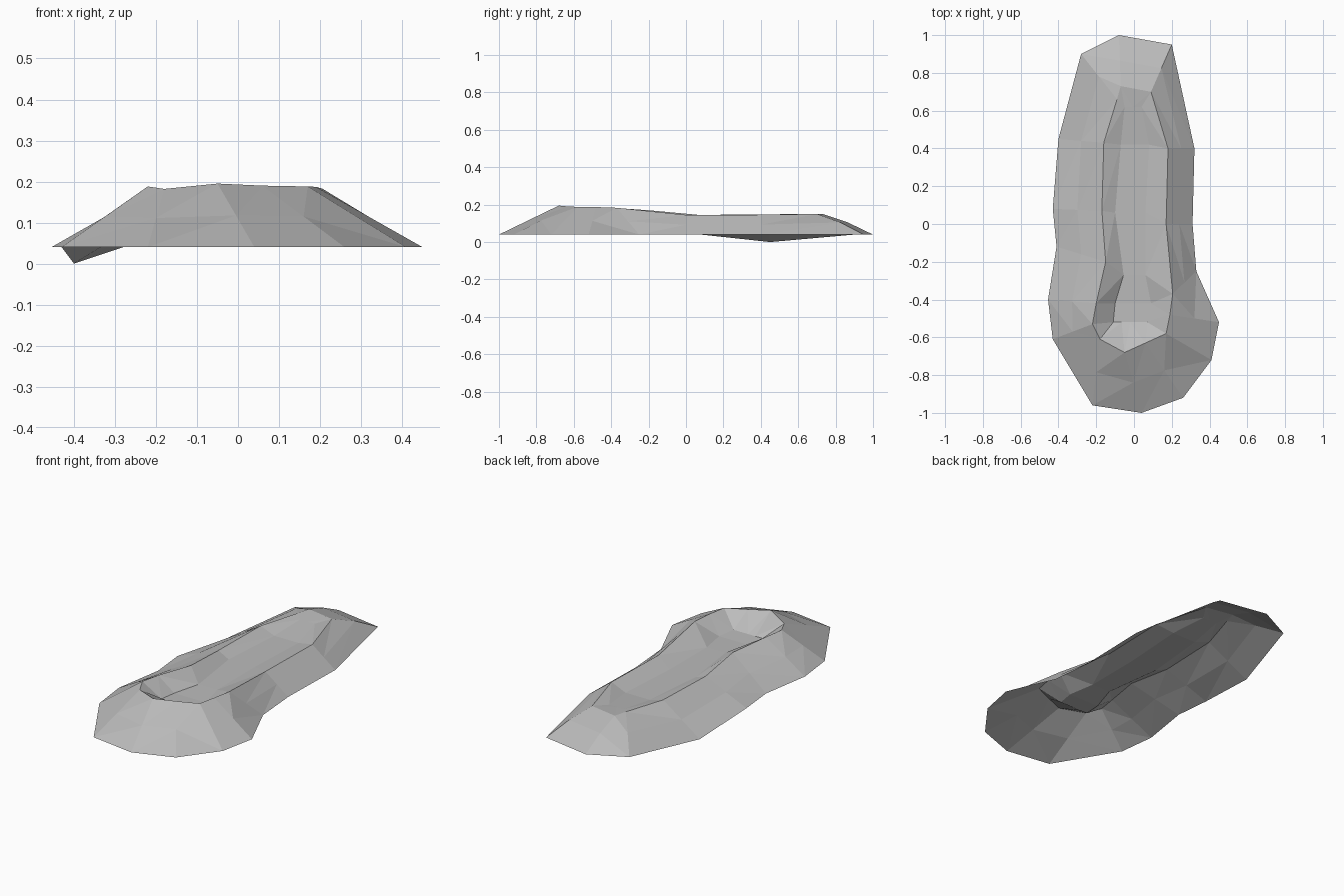
import bpy
import bmesh
from mathutils import Vector

default_cube = bpy.data.objects.get("Cube")
if default_cube:
    bpy.data.objects.remove(default_cube, do_unlink=True)


def make_material(name, colour):
    material = bpy.data.materials.new(name)
    material.use_nodes = True
    material.diffuse_color = colour
    material.node_tree.nodes["Principled BSDF"].inputs["Base Color"].default_value = colour
    return material


def bridge(bm, lower, upper):
    """Join two closed rings of equal length with a band of faces."""
    count = len(lower)
    for i in range(count):
        j = (i + 1) % count
        bm.faces.new((lower[i], lower[j], upper[j], upper[i]))


# Foot outline, starting at the back and running round by the +x side
foot_outline = [
    (-.08, 1), (.2, .95), (.32, .4), (.31, 0), (.33, -.25), (.45, -.52),
    (.41, -.72), (.26, -.92), (.04, -1), (-.22, -.96), (-.43, -.61),
    (-.455, -.4), (-.41, -.12), (-.43, .08), (-.4, .45), (-.28, .9),
]
# Crest around the hollow, in the same order
crest_outline = [
    (-.07, .73, .15), (.09, .7, .15), (.18, .4, .146), (.17, 0, .145),
    (.205, -.37, .183), (.19, -.48, .187), (.17, -.58, .188), (.06, -.63, .19),
    (-.05, -.68, .195), (-.18, -.61, .182), (-.22, -.53, .188), (-.2, -.42, .185),
    (-.15, -.2, .17), (-.17, .07, .145), (-.16, .43, .148), (-.09, .66, .15),
]
# Hollow floor cross-sections from back to front: y, left x, right x, height
floor_sections = [
    (.62, -.05, .04, .14), (.42, -.07, .08, .12), (.06, -.1, .06, .117),
    (-.27, -.055, .06, .116), (-.42, -.1, .09, .112), (-.52, -.11, .07, .115),
]
GROUND = .04
SIDES = len(foot_outline)
BACK_CORNERS = (0, 1, SIDES - 1)
LOW_CORNER = SIDES - 2

foot = [Vector((x, y, 0 if i == LOW_CORNER else GROUND))
        for i, (x, y) in enumerate(foot_outline)]
crest = [Vector(point) for point in crest_outline]

# Break line halfway up the flank, lifted a little at the back end
flank = [a.lerp(b, .5) for a, b in zip(foot, crest)]
for i in BACK_CORNERS:
    flank[i].z += .01

# Hollow floor ring: one side, the front middle, then back along the other side
plus_side = [Vector((right, y, z)) for y, left, right, z in floor_sections]
minus_side = [Vector((left, y, z)) for y, left, right, z in floor_sections]
back_middle = plus_side[0].lerp(minus_side[0], .5)
front_middle = [plus_side[-1].lerp(minus_side[-1], t) for t in (.25, .5, .75)]
floor = [back_middle] + plus_side + front_middle + minus_side[::-1]

# Open rock shell
bm = bmesh.new()
rings = [[bm.verts.new(p) for p in ring] for ring in (foot, flank, crest, floor)]
for lower, upper in zip(rings, rings[1:]):
    bridge(bm, lower, upper)

# Floor strips across the hollow
inner = rings[-1]
for i in range(SIDES // 2):
    corners = (inner[i], inner[i + 1], inner[SIDES - 1 - i], inner[(SIDES - i) % SIDES])
    bm.faces.new(list(dict.fromkeys(corners)))

bm.normal_update()
if sum(face.normal.z for face in bm.faces) < 0:
    bmesh.ops.reverse_faces(bm, faces=bm.faces)
bmesh.ops.triangulate(bm, faces=bm.faces)

mesh = bpy.data.meshes.new("rock_shell")
bm.to_mesh(mesh)
bm.free()
mesh.materials.append(make_material("stone_grey", (.5, .5, .5, 1)))
rock = bpy.data.objects.new("rock_shell", mesh)
bpy.context.collection.objects.link(rock)
